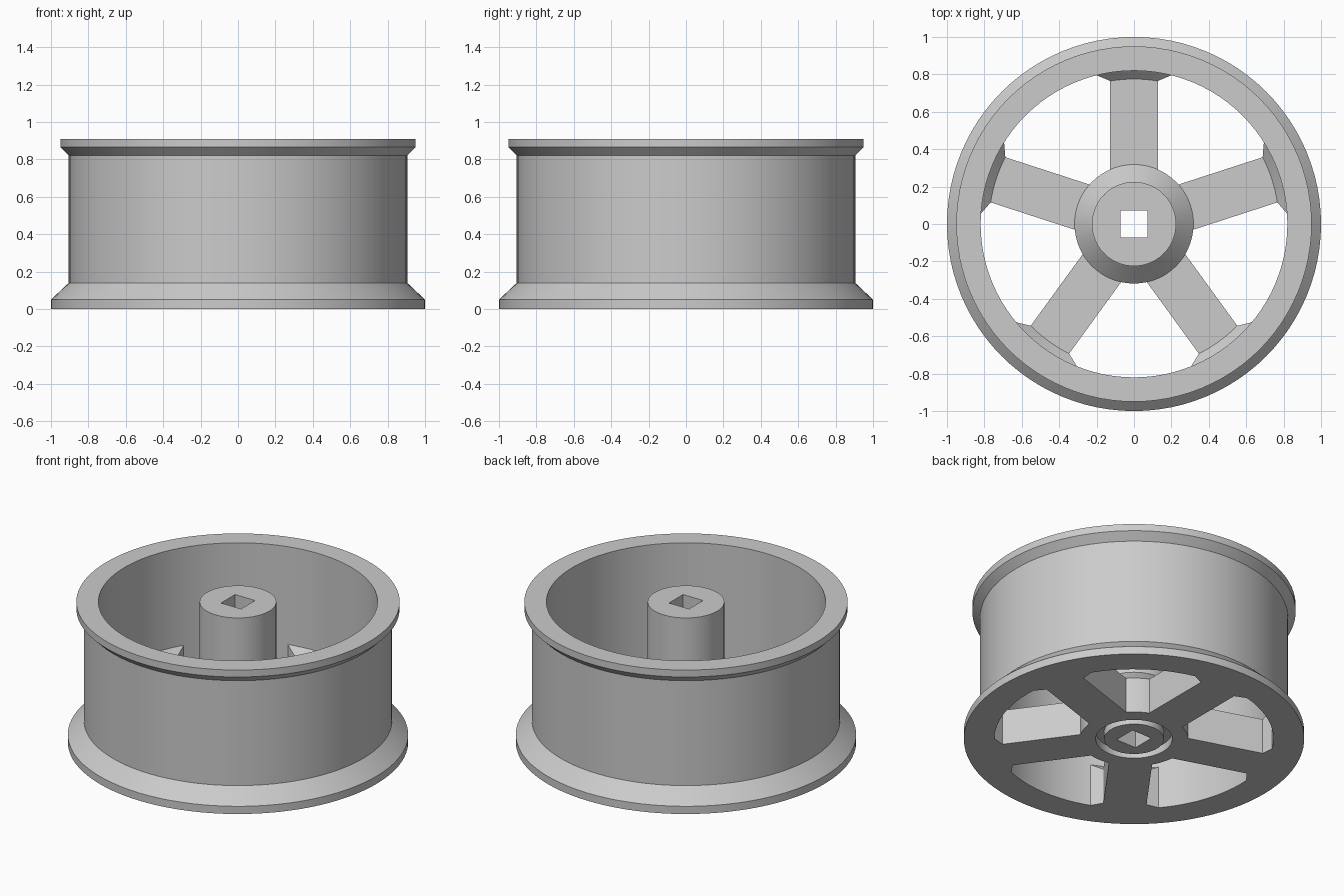
import bpy, bmesh, math
from mathutils import Matrix

if "Cube" in bpy.data.objects:
    bpy.data.objects.remove(bpy.data.objects["Cube"], do_unlink=True)

grey = bpy.data.materials.new("plain grey")
grey.use_nodes = True
grey.diffuse_color = (0.6, 0.6, 0.6, 1)
grey.node_tree.nodes["Principled BSDF"].inputs["Base Color"].default_value = (0.6, 0.6, 0.6, 1)

SEGMENTS = 96
HEIGHT = 0.91
SPOKE_TOP = 0.23
SPOKE_HALF = 0.127
RIM_INNER = 0.82
FOOT_INNER = 0.775
FOOT_TOP = SPOKE_TOP + RIM_INNER - FOOT_INNER


def finish(name, bm):
    bmesh.ops.recalc_face_normals(bm, faces=bm.faces)
    mesh = bpy.data.meshes.new(name)
    bm.to_mesh(mesh)
    bm.free()
    mesh.materials.append(grey)
    obj = bpy.data.objects.new(name, mesh)
    bpy.context.collection.objects.link(obj)
    return obj


def smooth(obj):
    bpy.ops.object.select_all(action="DESELECT")
    obj.select_set(True)
    bpy.context.view_layer.objects.active = obj
    bpy.ops.object.shade_smooth_by_angle(angle=math.radians(25))


def revolve(name, profile, closed):
    """Spin an (r, z) profile around the z axis."""
    bm = bmesh.new()
    verts = [bm.verts.new((r, 0, z)) for r, z in profile]
    edges = [bm.edges.new(pair) for pair in zip(verts, verts[1:])]
    if closed:
        edges.append(bm.edges.new((verts[-1], verts[0])))
    bmesh.ops.spin(bm, geom=verts + edges, axis=(0, 0, 1), cent=(0, 0, 0),
                   angle=math.tau, steps=SEGMENTS, use_duplicate=False)
    bmesh.ops.remove_doubles(bm, verts=bm.verts, dist=0.0005)
    if not closed:
        bmesh.ops.holes_fill(bm, edges=[e for e in bm.edges if e.is_boundary], sides=0)
    return finish(name, bm)


def box(bm, size, center):
    bmesh.ops.create_cube(bm, size=1, matrix=Matrix.Translation(center) @ Matrix.Diagonal((*size, 1)))


# Rim with a wide lower flange and a narrow upper flange
smooth(revolve("rim", [(RIM_INNER, 0), (1, 0), (1, 0.05), (0.905, 0.14), (0.905, 0.82),
                       (0.95, 0.865), (0.95, HEIGHT), (RIM_INNER, HEIGHT)], True))

# Hub with a conical shoulder and a ring groove underneath
hub = revolve("hub", [(0.176, 0), (0.176, 0.05), (0.225, 0.05), (0.225, 0), (0.318, 0),
                      (0.318, SPOKE_TOP), (0.225, SPOKE_TOP + 0.093), (0.225, HEIGHT)], False)

# Square shaft hole through the hub
bm = bmesh.new()
box(bm, (0.144, 0.144, 2), (0, 0, 0.5))
cutter = finish("shaft_cutter", bm)
cutter.hide_render = True
cut = hub.modifiers.new("shaft hole", "BOOLEAN")
cut.operation = "DIFFERENCE"
cut.solver = "EXACT"
cut.object = cutter
bpy.context.view_layer.objects.active = hub
bpy.ops.object.modifier_apply(modifier=cut.name)
bpy.data.objects.remove(cutter, do_unlink=True)
smooth(hub)


def add_foot(bm):
    """Flared spoke end with a sloped top that meets the rim wall."""
    columns = []
    half_steps = 4
    xs = [SPOKE_HALF * i / half_steps for i in range(-half_steps, half_steps + 1)]
    for x in [-0.2] + xs + [0.2]:
        inner_y = math.sqrt((RIM_INNER if abs(x) > SPOKE_HALF + 0.01 else FOOT_INNER) ** 2 - x * x)
        inner_z = FOOT_TOP if abs(x) > SPOKE_HALF + 0.01 else SPOKE_TOP
        outer_y = math.sqrt((RIM_INNER + 0.002) ** 2 - x * x)
        points = [(inner_y, 0), (inner_y, inner_z), (outer_y, FOOT_TOP + 0.002), (outer_y, 0)]
        columns.append([bm.verts.new((x, y, z)) for y, z in points])
    for a, b in zip(columns, columns[1:]):
        for i in range(4):
            j = (i + 1) % 4
            bm.faces.new((a[i], a[j], b[j], b[i]))
    bm.faces.new(columns[0])
    bm.faces.new(columns[-1])


# Five spokes, the first pointing to the back
for n in range(5):
    bm = bmesh.new()
    box(bm, (2 * SPOKE_HALF, 0.52, SPOKE_TOP), (0, 0.52, SPOKE_TOP / 2))
    add_foot(bm)
    bmesh.ops.rotate(bm, verts=bm.verts, matrix=Matrix.Rotation(n * math.tau / 5, 3, "Z"))
    smooth(finish(f"spoke_{n + 1}", bm))
